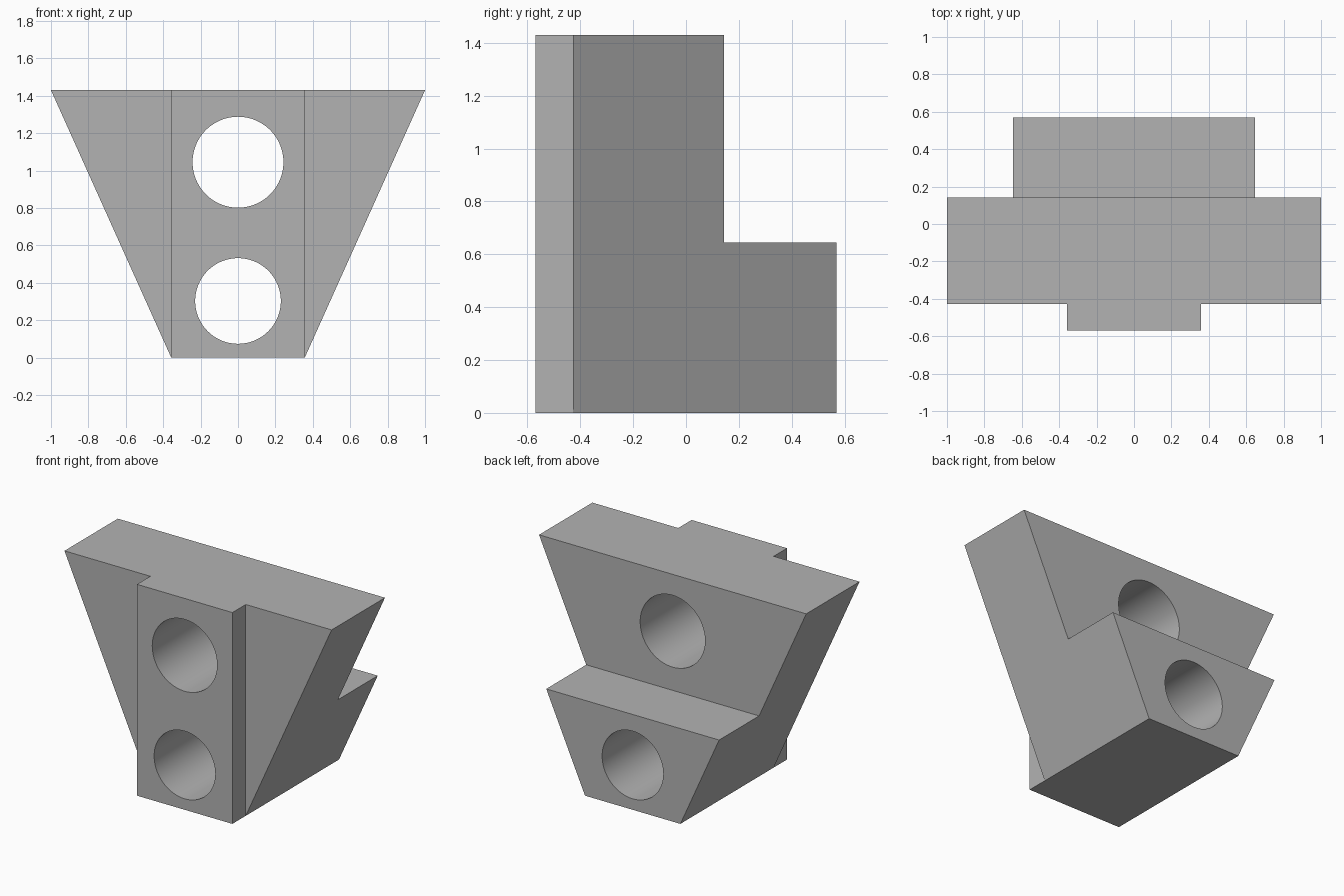
import bpy
import bmesh
from math import radians
from mathutils import Vector

cube = bpy.data.objects.get("Cube")
if cube:
    bpy.data.objects.remove(cube, do_unlink=True)

HEIGHT, TOP, BASE = 1.43, 1.0, 0.357
FRONT, FACE, STEP, BACK = -0.57, -0.427, 0.143, 0.57
LEDGE = 0.645

grey = bpy.data.materials.new("plain grey")
grey.use_nodes = True
grey.diffuse_color = (0.45, 0.45, 0.45, 1)
grey.node_tree.nodes["Principled BSDF"].inputs["Base Color"].default_value = grey.diffuse_color


def prism(name, points, offset):
    """Extrude a closed outline along the offset vector."""
    bm = bmesh.new()
    face = bm.faces.new([bm.verts.new(p) for p in points])
    grown = bmesh.ops.extrude_face_region(bm, geom=[face], use_keep_orig=True)
    moved = [g for g in grown["geom"] if isinstance(g, bmesh.types.BMVert)]
    bmesh.ops.translate(bm, verts=moved, vec=offset)
    bmesh.ops.recalc_face_normals(bm, faces=bm.faces)
    return finish(name, bm)


def finish(name, bm):
    mesh = bpy.data.meshes.new(name)
    bm.to_mesh(mesh)
    bm.free()
    mesh.materials.append(grey)
    obj = bpy.data.objects.new(name, mesh)
    bpy.context.collection.objects.link(obj)
    return obj


def combine(target, other, operation):
    """Apply an exact boolean and remove the helper."""
    other.hide_render = True
    mod = target.modifiers.new(operation.lower(), "BOOLEAN")
    mod.operation, mod.solver, mod.object = operation, "EXACT", other
    bpy.context.view_layer.objects.active = target
    bpy.ops.object.modifier_apply(modifier=mod.name)
    bpy.data.objects.remove(other, do_unlink=True)


# Stepped block, with both flanks sliced to a taper
side = [(FACE, 0), (BACK, 0), (BACK, LEDGE), (STEP, LEDGE), (STEP, HEIGHT), (FACE, HEIGHT)]
block = prism("tapered_block", [(-1.2, y, z) for y, z in side], Vector((2.4, 0, 0)))
bm = bmesh.new()
bm.from_mesh(block.data)
for s in (-1, 1):
    bmesh.ops.bisect_plane(bm, geom=bm.verts[:] + bm.edges[:] + bm.faces[:],
                           plane_co=(s * BASE, 0, 0),
                           plane_no=(s * HEIGHT, 0, BASE - TOP), clear_outer=True)
    bmesh.ops.holes_fill(bm, edges=[e for e in bm.edges if e.is_boundary], sides=0)
bmesh.ops.recalc_face_normals(bm, faces=bm.faces)
bm.to_mesh(block.data)
bm.free()

# Upright rail on the front
rail = prism("front_rail", [(-BASE, FRONT, 0), (BASE, FRONT, 0),
                            (BASE, FRONT, HEIGHT), (-BASE, FRONT, HEIGHT)],
             Vector((0, FACE - FRONT + 0.1, 0)))
combine(block, rail, "UNION")

# Two round bores running front to back
for z, radius in ((1.045, 0.243), (0.303, 0.229)):
    bpy.ops.mesh.primitive_cylinder_add(vertices=96, radius=radius, depth=2,
                                        location=(0, 0, z), rotation=(radians(90), 0, 0))
    bore = bpy.context.object
    bore.name = "bore_cutter"
    bore.data.materials.append(grey)
    combine(block, bore, "DIFFERENCE")

bpy.ops.object.select_all(action="DESELECT")
block.select_set(True)
bpy.context.view_layer.objects.active = block
bpy.ops.object.shade_smooth_by_angle(angle=radians(30))
